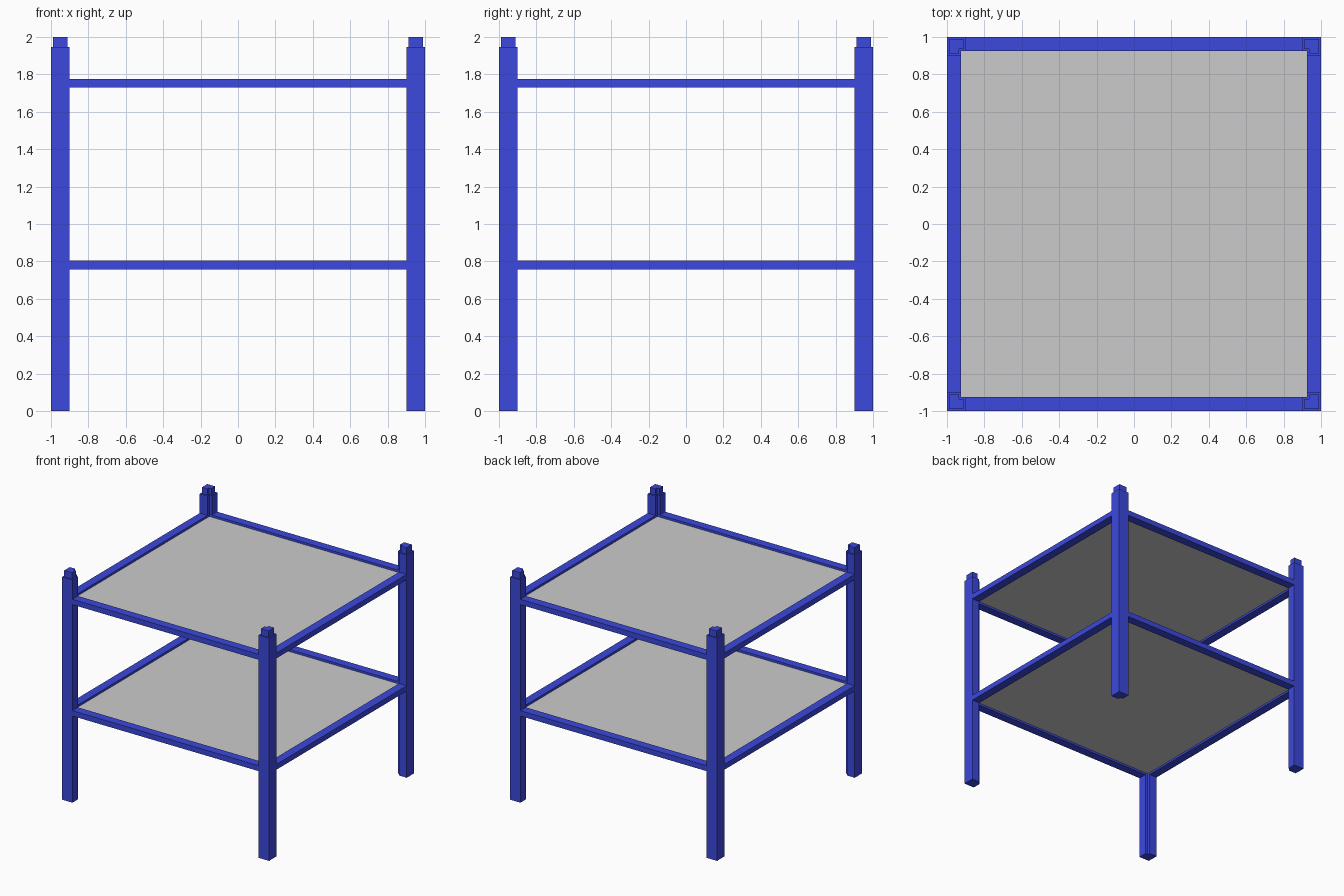
import bpy, bmesh

if "Cube" in bpy.data.objects:
    bpy.data.objects.remove(bpy.data.objects["Cube"])

blue = bpy.data.materials.new("blue_paint")
blue.diffuse_color = (0.045, 0.065, 0.72, 1)
blue.use_nodes = True
blue.node_tree.nodes["Principled BSDF"].inputs["Base Color"].default_value = blue.diffuse_color

LEVEL = 0.9725           # height of one stacking level
OUT, IN, NOTCH = 1.0, 0.9, 0.925


def prism(name, outline, z0, z1, mat=None):
    """Extrude a flat xy outline from z0 to z1."""
    bm = bmesh.new()
    face = bm.faces.new([bm.verts.new((x, y, z0)) for x, y in outline])
    ext = bmesh.ops.extrude_face_region(bm, geom=[face])
    top = [v for v in ext["geom"] if isinstance(v, bmesh.types.BMVert)]
    bmesh.ops.translate(bm, verts=top, vec=(0, 0, z1 - z0))
    bmesh.ops.recalc_face_normals(bm, faces=bm.faces)
    mesh = bpy.data.meshes.new(name)
    bm.to_mesh(mesh)
    bm.free()
    obj = bpy.data.objects.new(name, mesh)
    bpy.context.collection.objects.link(obj)
    if mat:
        mesh.materials.append(mat)
    return obj


def rect(x0, x1, y0, y1):
    return [(x0, y0), (x1, y0), (x1, y1), (x0, y1)]


def corner(a, b, n, sx, sy):
    """L-shaped section: outer a, inner b, inner corner notched back to n."""
    pts = [(a, a), (b, a), (b, n), (n, n), (n, b), (a, b)]
    return [(sx * x, sy * y) for x, y in pts]


for level, tag in enumerate(("lower", "upper")):
    z = level * LEVEL

    # Corner posts with stacking pegs
    for sx, xn in ((-1, "left"), (1, "right")):
        for sy, yn in ((-1, "front"), (1, "back")):
            prism(f"{tag}_{yn}_{xn}_post", corner(OUT, IN, NOTCH, sx, sy),
                  z, z + LEVEL, blue)
            prism(f"{tag}_{yn}_{xn}_peg", corner(0.988, 0.912, 0.935, sx, sy),
                  z + LEVEL, z + LEVEL + 0.055, blue)

    # Rails between the posts
    r0, r1 = z + 0.757, z + 0.804
    for s, xn, yn in ((-1, "left", "front"), (1, "right", "back")):
        a, b = sorted((s * NOTCH, s * OUT))
        prism(f"{tag}_{yn}_rail", rect(-IN, IN, a, b), r0, r1, blue)
        prism(f"{tag}_{xn}_rail", rect(a, b, -IN, IN), r0, r1, blue)

    # Thin shelf panel recessed between the rails
    prism(f"{tag}_shelf_panel", rect(-NOTCH, NOTCH, -NOTCH, NOTCH),
          z + 0.775, z + 0.785)
